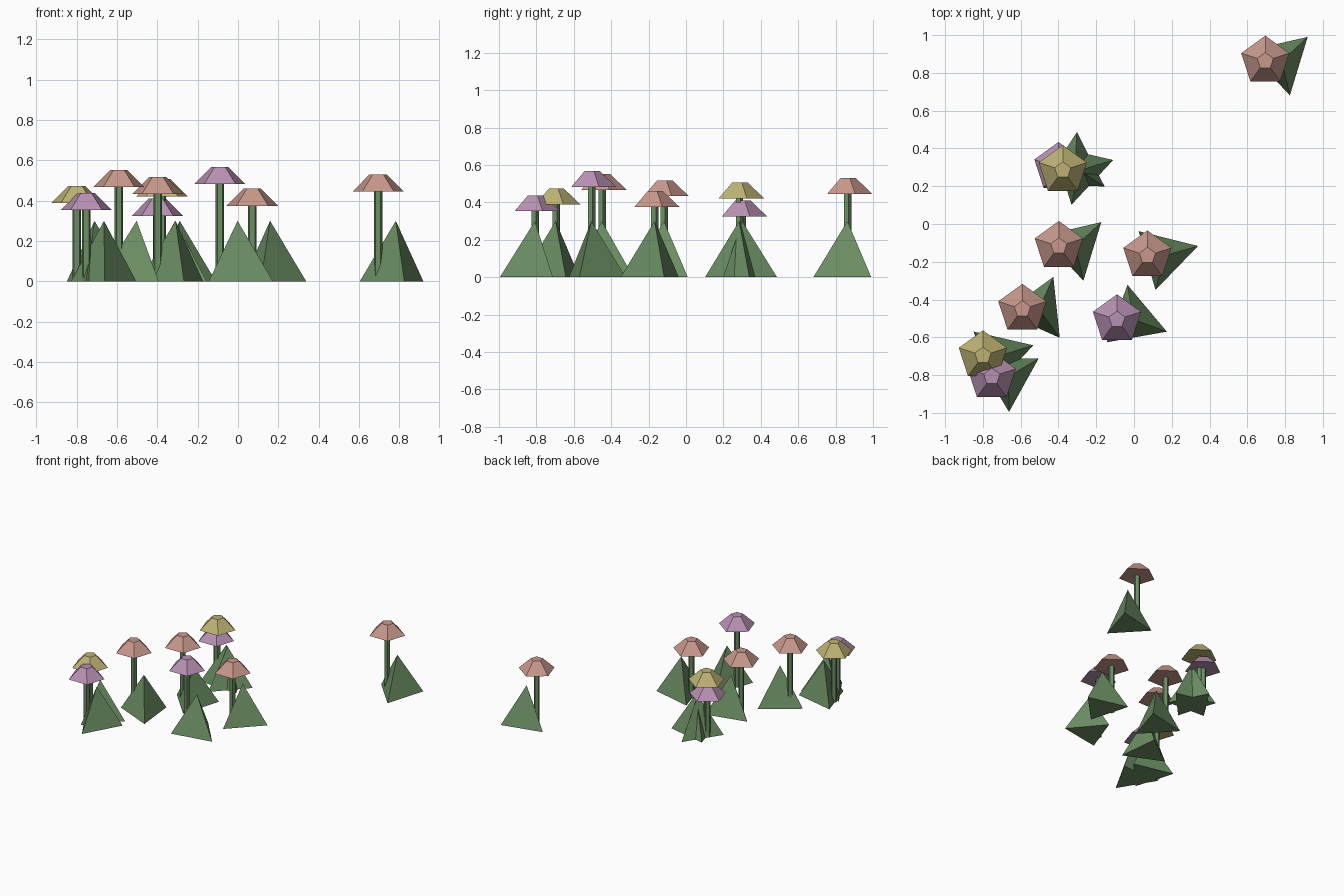
import bpy
from math import radians, cos, sin

cube = bpy.data.objects.get("Cube")
if cube:
    bpy.data.objects.remove(cube, do_unlink=True)


def material(name, rgb):
    color = (*[(c / 255) ** 2.2 for c in rgb], 1)
    mat = bpy.data.materials.new(name)
    mat.use_nodes = True
    mat.diffuse_color = color
    mat.node_tree.nodes["Principled BSDF"].inputs["Base Color"].default_value = color
    return mat


green = material("leaf green", (108, 142, 100))
pink = material("dusty pink", (198, 150, 138))
purple = material("soft purple", (182, 143, 177))
gold = material("muted gold", (188, 176, 115))


def tapered(name, mat, sides, r_low, r_top, z_low, z_top, x, y, angle):
    """Flat-shaded prism, frustum or pyramid with its first corner at angle."""
    rings = [(r_low, z_low)] + ([(r_top, z_top)] if r_top else [])
    verts = []
    for r, z in rings:
        for i in range(sides):
            a = radians(angle + i * 360 / sides)
            verts.append((r * cos(a), r * sin(a), z))
    faces = [tuple(reversed(range(sides)))]
    if r_top:
        faces.append(tuple(range(sides, sides * 2)))
    else:
        verts.append((0, 0, z_top))
    for i in range(sides):
        j = (i + 1) % sides
        faces.append((i, j, sides + j, sides + i) if r_top else (i, j, sides))
    mesh = bpy.data.meshes.new(name)
    mesh.from_pydata(verts, [], faces)
    mesh.materials.append(mat)
    obj = bpy.data.objects.new(name, mesh)
    obj.location = (x, y, 0)
    bpy.context.collection.objects.link(obj)


def flower(x, y, top, leaf_angle, mat):
    rim = top - 0.085
    tapered("stem", green, 5, 0.022, 0.022, 0, rim + 0.01, x, y, 90)
    tapered("flower_cap", mat, 5, 0.134, 0.045, rim, top, x, y, 90)
    # Three-sided leaf clump beside the stem
    tapered("leaf", green, 3, 0.187, 0, 0, 0.3, x + 0.088, y, leaf_angle)


# Position, height, leaf rotation and petal colour of each flower
for spec in [
    (0.695, 0.863, 0.53, 43, pink),
    (-0.377, 0.284, 0.507, 17, gold),
    (-0.40, 0.30, 0.41, 87, purple),
    (-0.398, -0.118, 0.518, 43, pink),
    (0.071, -0.168, 0.46, 16, pink),
    (-0.591, -0.451, 0.552, 66, pink),
    (-0.09, -0.506, 0.567, 100, purple),
    (-0.80, -0.697, 0.473, 17, gold),
    (-0.753, -0.808, 0.438, 31, purple),
]:
    flower(*spec)
